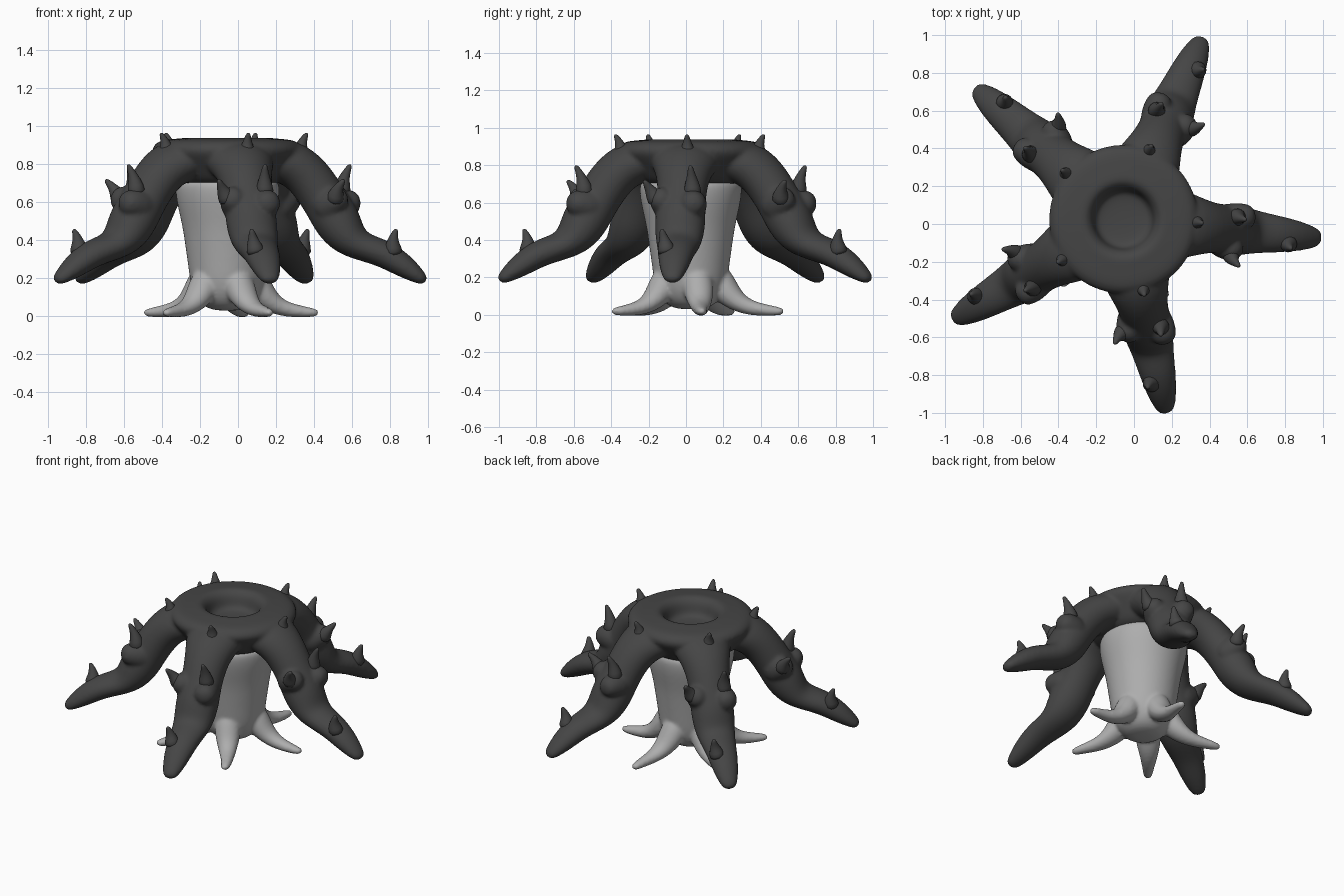
import bpy, bmesh
from math import cos, sin, pi, radians
from mathutils import Vector

if "Cube" in bpy.data.objects:
    bpy.data.objects.remove(bpy.data.objects["Cube"])

CX, CY = -0.055, 0.025
ARM_START, ROOT_START = -5.5, 9


def tube(bm, pts, angle, sides=12):
    """Elliptical tube; pts = (distance out, sideways offset, z, half width, half height)."""
    a = radians(angle)
    out, side = Vector((cos(a), sin(a), 0)), Vector((-sin(a), cos(a), 0))
    pos = [Vector((CX, CY, p[2])) + out * p[0] + side * p[1] for p in pts]
    rings = []
    for i, p in enumerate(pts):
        t = (pos[min(i + 1, len(pos) - 1)] - pos[max(i - 1, 0)]).normalized()
        s = (side - t * side.dot(t)).normalized()
        n = t.cross(s)
        rings.append([bm.verts.new(pos[i] + s * p[3] * cos(2 * pi * k / sides)
                                   + n * p[4] * sin(2 * pi * k / sides)) for k in range(sides)])
    skin(bm, rings)


def lathe(bm, profile, sides=24):
    rings = [[bm.verts.new((CX + r * cos(2 * pi * k / sides), CY + r * sin(2 * pi * k / sides), z))
              for k in range(sides)] for r, z in profile]
    skin(bm, rings)


def skin(bm, rings):
    n = len(rings[0])
    for r0, r1 in zip(rings, rings[1:]):
        for k in range(n):
            bm.faces.new((r0[k], r0[(k + 1) % n], r1[(k + 1) % n], r1[k]))
    bm.faces.new(rings[0][::-1])
    bm.faces.new(rings[-1])


def finish(bm, name, mat, voxel=0, smooth=0):
    bmesh.ops.recalc_face_normals(bm, faces=bm.faces)
    me = bpy.data.meshes.new(name)
    bm.to_mesh(me)
    bm.free()
    me.shade_smooth()
    ob = bpy.data.objects.new(name, me)
    bpy.context.collection.objects.link(ob)
    me.materials.append(mat)
    sub = ob.modifiers.new("round", 'SUBSURF')
    sub.levels = sub.render_levels = 2 if voxel else 1
    if voxel:
        rm = ob.modifiers.new("fuse", 'REMESH')
        rm.mode, rm.voxel_size, rm.use_smooth_shade = 'VOXEL', voxel, True
        sm = ob.modifiers.new("blend", 'SMOOTH')
        sm.factor, sm.iterations = 0.5, smooth
    return ob


dark = bpy.data.materials.new("dark_skin")
dark.diffuse_color = (0.06, 0.06, 0.06, 1)
dark.use_nodes = True
dark.node_tree.nodes["Principled BSDF"].inputs["Base Color"].default_value = dark.diffuse_color
grey = bpy.data.materials.new("trunk_grey")
grey.diffuse_color = (0.42, 0.42, 0.42, 1)
grey.use_nodes = True
grey.node_tree.nodes["Principled BSDF"].inputs["Base Color"].default_value = grey.diffuse_color

# Crown with central bowl, fused with five drooping arms
bm = bmesh.new()
lathe(bm, [(.02, .68), (.27, .68), (.325, .76), (.385, .835), (.41, .88), (.37, .925), (.30, .932),
           (.235, .938), (.21, .94), (.185, .925), (.165, .90), (.155, .845), (.135, .82), (.02, .815)])
arm = [(.25, 0, .82, .20, .115), (.35, 0, .805, .175, .125), (.44, 0, .725, .14, .125),
       (.52, 0, .60, .13, .12), (.58, 0, .50, .14, .13), (.64, 0, .41, .13, .105),
       (.71, 0, .365, .115, .075), (.82, 0, .335, .10, .075), (.92, 0, .275, .085, .068),
       (1.01, 0, .21, .06, .042), (1.05, 0, .182, .035, .022)]
# Knee bumps either side of each arm
bumps = [[(.47, -.05, .55, .08, .10), (.57, -.09, .61, .085, .085), (.635, -.13, .645, .045, .05)],
         [(.50, .05, .56, .08, .10), (.61, .07, .60, .085, .085), (.70, .085, .60, .055, .055)]]
for i in range(5):
    ang = ARM_START + 72 * i
    tube(bm, arm, ang, 16)
    for b in bumps:
        tube(bm, b, ang)
finish(bm, "crown_and_arms", dark, 0.0115, 6)

# Thorns: (base out, side, z) -> (tip out, side, z), base radius
thorns = [((.385, .02, .84), (.42, .02, .965), .05),
          ((.595, .07, .63), (.645, .06, .80), .055),
          ((.58, -.12, .60), (.635, -.19, .72), .055),
          ((.885, -.04, .32), (.90, -.07, .46), .055)]
bm = bmesh.new()
for i in range(5):
    for b, t, r in thorns:
        pts = []
        for f, w in ((0, 1.1), (.35, .85), (.65, .5), (.9, .3), (1, .15)):
            p = [u + (v - u) * f for u, v in zip(b, t)]
            p[0] -= .015 * sin(pi * f)
            pts.append((*p, r * w, r * w))
        tube(bm, pts, ARM_START + 72 * i, 8)
finish(bm, "thorns", dark)

# Trunk with five spreading roots
bm = bmesh.new()
lathe(bm, [(.02, .03), (.10, .035), (.16, .08), (.195, .16), (.208, .26), (.225, .38), (.24, .48),
           (.27, .6), (.28, .69), (.26, .73), (.02, .75)])
for i, k in enumerate((.97, 1.02, .99, .98, .96)):
    root = [(.11, .23, .08, .09), (.17, .15, .09, .085), (.24, .075, .07, .058),
            (.32, .04, .05, .042), (.40, .03, .038, .033), (.46, .024, .032, .025),
            (.50, .022, .02, .018)]
    tube(bm, [(r * k, 0.015 * sin(9 * r + i), z - .004, w, h) for r, z, w, h in root],
         ROOT_START + 72 * i)
finish(bm, "trunk_and_roots", grey, 0.011, 6)
